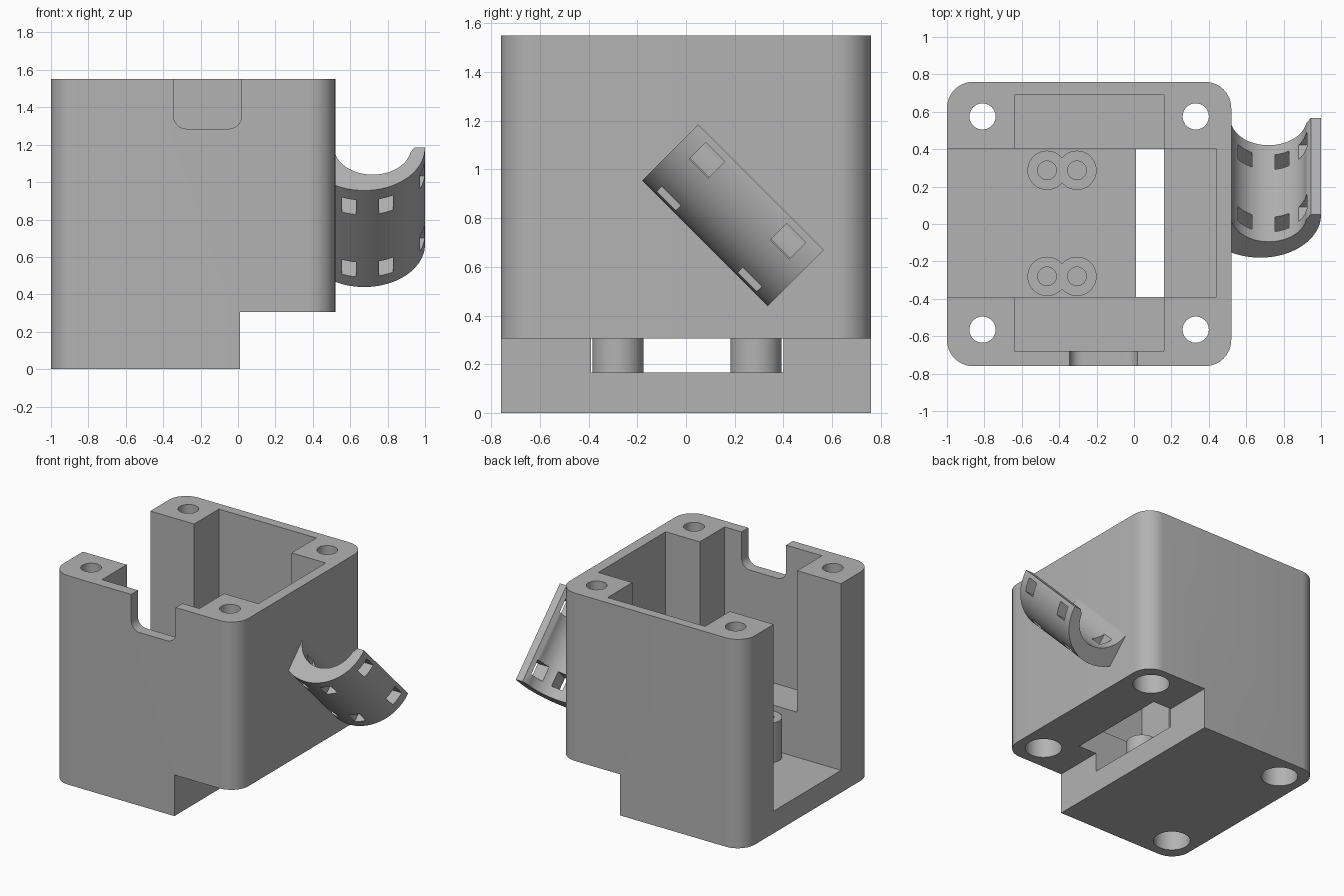
import bpy
import math

if "Cube" in bpy.data.objects:
    bpy.data.objects.remove(bpy.data.objects["Cube"], do_unlink=True)

grey = bpy.data.materials.new("plain_grey")
grey.use_nodes = True
colour = (0.45, 0.45, 0.45, 1)
grey.diffuse_color = colour
grey.node_tree.nodes["Principled BSDF"].inputs["Base Color"].default_value = colour


def prism(name, profile, low, high, axis="z"):
    """Extrude a 2D outline along z (xy outline) or along y (xz outline)."""
    def place(p, h):
        return (p[0], p[1], h) if axis == "z" else (p[0], h, p[1])
    n = len(profile)
    verts = [place(p, h) for h in (low, high) for p in profile]
    faces = [tuple(reversed(range(n))), tuple(range(n, 2 * n))]
    faces += [(i, (i + 1) % n, n + (i + 1) % n, n + i) for i in range(n)]
    if axis == "y":
        faces = [tuple(reversed(f)) for f in faces]
    mesh = bpy.data.meshes.new(name)
    mesh.from_pydata(verts, [], faces)
    mesh.materials.append(grey)
    obj = bpy.data.objects.new(name, mesh)
    bpy.context.collection.objects.link(obj)
    return obj


def arc(cx, cy, r, start, end, steps):
    angles = [math.radians(start + (end - start) * i / steps) for i in range(steps + 1)]
    return [(cx + r * math.cos(a), cy + r * math.sin(a)) for a in angles]


def rounded(x0, x1, y0, y1, r):
    return (arc(x1 - r, y1 - r, r, 0, 90, 10) + arc(x0 + r, y1 - r, r, 90, 180, 10)
            + arc(x0 + r, y0 + r, r, 180, 270, 10) + arc(x1 - r, y0 + r, r, 270, 360, 10))


def box(x0, x1, y0, y1, z0, z1):
    return prism("cutter", [(x0, y0), (x1, y0), (x1, y1), (x0, y1)], z0, z1)


def cylinder(name, x, y, r, z0, z1):
    return prism(name, arc(x, y, r, 0, 360, 40)[:-1], z0, z1)


def combine(obj, other, operation="DIFFERENCE"):
    mod = obj.modifiers.new("combine", "BOOLEAN")
    mod.operation = operation
    mod.solver = "EXACT"
    mod.object = other
    bpy.context.view_layer.objects.active = obj
    bpy.ops.object.modifier_apply(modifier=mod.name)
    bpy.data.objects.remove(other, do_unlink=True)


def smooth(obj):
    bpy.ops.object.select_all(action="DESELECT")
    obj.select_set(True)
    bpy.context.view_layer.objects.active = obj
    bpy.ops.object.shade_smooth_by_angle(angle=math.radians(30))


# Housing with a stepped underside
housing = prism("housing", rounded(-1, 0.52, -0.76, 0.76, 0.14), 0, 1.55)
combine(housing, box(0.01, 0.7, -0.9, 0.9, -0.1, 0.305))

# Cross-shaped cavity, open on the right side and through the step
combine(housing, box(-1.1, 0.16, -0.39, 0.4, 0.165, 1.7))
combine(housing, box(-0.1, 0.44, -0.39, 0.4, 0.47, 1.7))
combine(housing, box(-0.64, 0.16, -0.68, 0.69, 0.5, 1.7))

# Cable notch in the front wall
combine(housing, prism("cutter", rounded(-0.345, 0.02, 1.285, 1.9, 0.07), -0.9, -0.6, "y"))

# Corner screw holes with wide recesses underneath
for x, base in ((-0.81, 0), (0.33, 0.305)):
    for y in (-0.565, 0.575):
        combine(housing, cylinder("cutter", x, y, 0.07, -0.1, 1.7))
        combine(housing, cylinder("cutter", x, y, 0.125, base - 0.1, base + 0.25))
smooth(housing)

# Twin screw posts on the floor
for side, y in (("front", -0.28), ("back", 0.287)):
    posts = cylinder(side + "_posts", -0.465, y, 0.105, 0.16, 0.46)
    combine(posts, cylinder("cutter", -0.305, y, 0.105, 0.16, 0.46), "UNION")
    for x in (-0.465, -0.305):
        combine(posts, cylinder("cutter", x, y, 0.05, 0.26, 0.6))
    smooth(posts)

# Slanted half-tube cradle on the left side, with strap slots
outline = (arc(0.675, 0, 0.325, 0, -126, 36) + [(0.48, 0)]
           + arc(0.72, 0, 0.205, -180, -10, 40) + [(0.945, 0)])
cradle = prism("tube_cradle", list(reversed(outline)), 0, 0.73, "y")
for t in (0.075, 0.545):
    for x in (0.555, 0.755):
        combine(cradle, box(x, x + 0.075, t, t + 0.11, -0.5, -0.05))
    combine(cradle, box(0.85, 1.1, t, t + 0.11, -0.127, -0.03))
cradle.location = (0, 0.05, 1.185)
cradle.rotation_euler = (math.radians(-45), 0, 0)
smooth(cradle)
